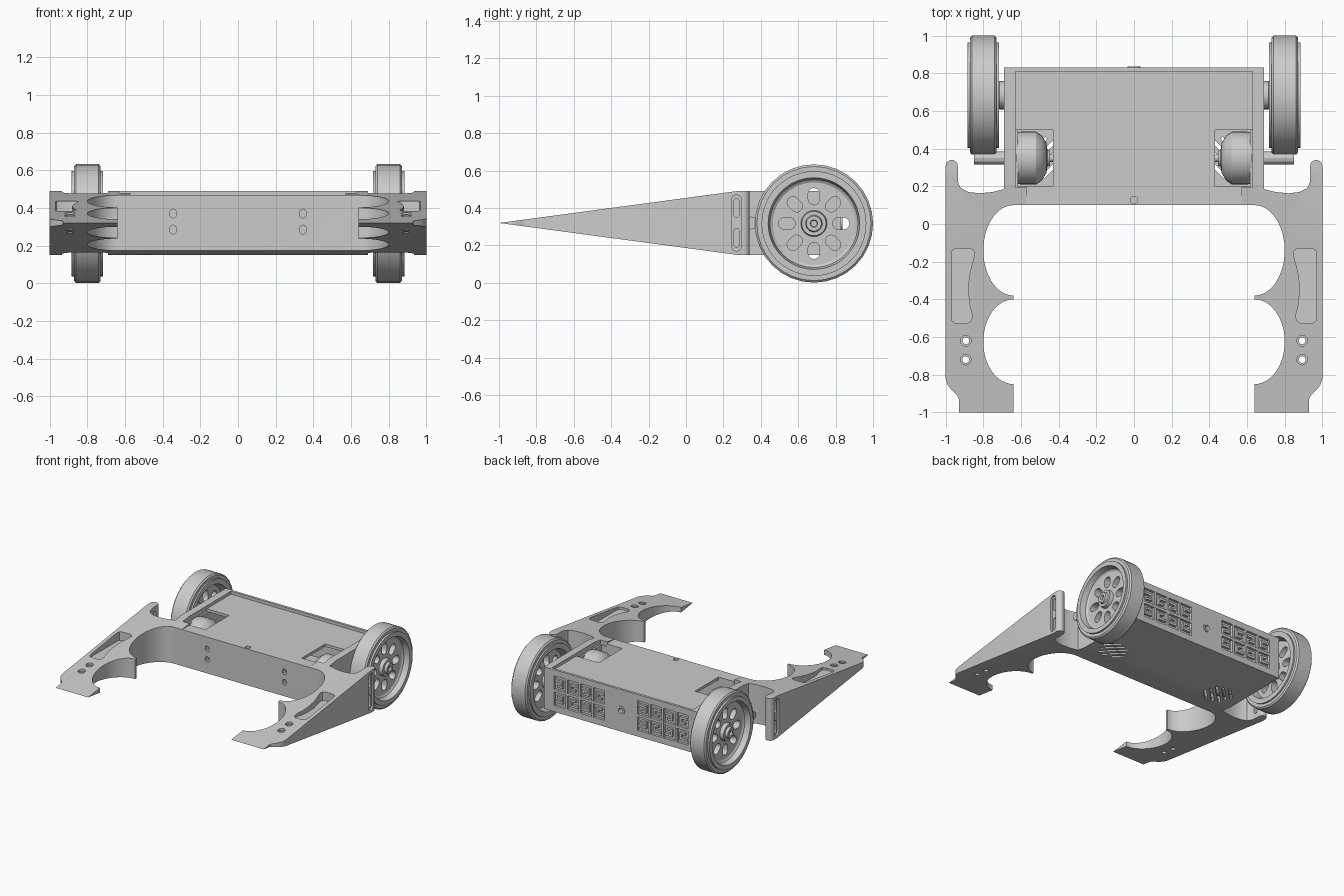
import bpy, bmesh, math
from math import sin, cos, pi, radians

if "Cube" in bpy.data.objects:
    bpy.data.objects.remove(bpy.data.objects["Cube"])


def finish(name, bm):
    bmesh.ops.recalc_face_normals(bm, faces=bm.faces)
    me = bpy.data.meshes.new(name)
    bm.to_mesh(me)
    bm.free()
    ob = bpy.data.objects.new(name, me)
    bpy.context.collection.objects.link(ob)
    return ob


def prism(name, pts, axis, a, b):
    """Extrude a 2D outline along an axis from a to b."""
    place = {'x': lambda u, v, t: (t, u, v),
             'y': lambda u, v, t: (u, t, v),
             'z': lambda u, v, t: (u, v, t)}[axis]
    bm = bmesh.new()
    lo = [bm.verts.new(place(u, v, a)) for u, v in pts]
    hi = [bm.verts.new(place(u, v, b)) for u, v in pts]
    bm.faces.new(lo)
    bm.faces.new(hi)
    for i in range(len(pts)):
        j = (i + 1) % len(pts)
        bm.faces.new((lo[i], lo[j], hi[j], hi[i]))
    return finish(name, bm)


def box(name, x0, x1, y0, y1, z0, z1):
    return prism(name, [(x0, y0), (x1, y0), (x1, y1), (x0, y1)], 'z', z0, z1)


def lathe(name, prof, y, z, seg=32, closed=False):
    """Revolve (x, radius) points around an axis parallel to x."""
    bm = bmesh.new()
    rings = [[bm.verts.new((x, y + r * cos(2 * pi * k / seg), z + r * sin(2 * pi * k / seg)))
              for k in range(seg)] for x, r in prof]
    for i in range(len(rings) if closed else len(rings) - 1):
        p, q = rings[i], rings[(i + 1) % len(rings)]
        for k in range(seg):
            n = (k + 1) % seg
            bm.faces.new((p[k], p[n], q[n], q[k]))
    if not closed:
        bm.faces.new(rings[0])
        bm.faces.new(rings[-1])
    return finish(name, bm)


def capsule(cu, cv, length, width, ang=0.0, n=8):
    """Rounded slot outline, long direction at angle ang."""
    r, h, out = width / 2, (length - width) / 2, []
    for side in (1, -1):
        for k in range(n + 1):
            t = -pi / 2 + pi * k / n + (0 if side == 1 else pi)
            u, v = side * h + r * cos(t), r * sin(t)
            out.append((cu + u * cos(ang) - v * sin(ang), cv + u * sin(ang) + v * cos(ang)))
    return out


def circle(cu, cv, r, n=20):
    return [(cu + r * cos(2 * pi * k / n), cv + r * sin(2 * pi * k / n)) for k in range(n)]


def boolean(ob, cutters, op='DIFFERENCE'):
    bpy.context.view_layer.objects.active = ob
    for c in cutters:
        c.hide_render = True
        m = ob.modifiers.new('cut', 'BOOLEAN')
        m.operation, m.object, m.solver = op, c, 'EXACT'
        bpy.ops.object.modifier_apply(modifier=m.name)
        bpy.data.objects.remove(c)


def flip(pts, s):
    return [(s * u, v) for u, v in pts]


ZC, WY = 0.317, 0.684

# Plan outline of the chassis and forked arms (right half, mirrored)
half = [(0.69, 0.83), (0.69, 0.185), (0.75, 0.17), (0.82, 0.163), (0.88, 0.17), (0.92, 0.19), (0.935, 0.225)]
half += [(0.9675 - 0.0325 * cos(pi * k / 8), 0.308 + 0.0325 * sin(pi * k / 8)) for k in range(9)]
half += [(1.0, -0.82), (0.992, -0.85), (0.97, -0.88), (0.938, -0.91), (0.93, -0.93), (0.93, -1.0), (0.64, -1.0)]
for cy, ry in ((-0.625, 0.225), (-0.14, 0.24)):
    half += [(0.64 + 0.16 * sin(pi * k / 24), cy - ry * cos(pi * k / 24)) for k in range(25)]
body = prism('chassis_and_arms', half + flip(half, -1)[::-1], 'z', 0, 0.7)

# Side profile of the wedge
wedge = prism('wedge_helper', [(-1.0, 0.32), (0.27, 0.15), (0.9, 0.15), (0.9, 0.49), (0.27, 0.49)], 'x', -1.2, 1.2)
boolean(body, [wedge], 'INTERSECT')

# Lid recess and inner cavity
cuts = [box('cut', -0.63, 0.63, 0.195, 0.81, 0.445, 0.6),
        box('cut', -0.57, 0.57, 0.05, 0.25, 0.445, 0.6),
        box('cut', -0.615, 0.615, 0.2, 0.78, 0.18, 0.6),
        prism('cut', circle(0, 0.32, 0.022), 'y', 0.75, 0.9)]

bean = [(0.97, -0.16), (0.963, -0.138), (0.945, -0.13), (0.87, -0.13), (0.852, -0.14), (0.846, -0.16),
        (0.862, -0.22), (0.876, -0.28), (0.88, -0.35), (0.875, -0.42), (0.86, -0.48), (0.862, -0.51),
        (0.885, -0.528), (0.945, -0.528), (0.965, -0.515), (0.97, -0.49)]
for s in (1, -1):
    # Arm pocket, screw holes and side slots
    cuts.append(prism('cut', flip(bean, s), 'z', 0.365, 0.6))
    for y in (-0.62, -0.72):
        top = 0.32 + 0.134 * (y + 1)
        cuts.append(prism('cut', circle(s * 0.893, y, 0.018), 'z', 0, 0.7))
        cuts.append(prism('cut', circle(s * 0.893, y, 0.028), 'z', top - 0.014, 0.7))
    cuts.append(prism('cut', capsule(0.27, 0.32, 0.30, 0.055, pi / 2), 'x', s * 0.985, s * 1.1))
    for z in (0.40, 0.24):
        cuts.append(prism('cut', capsule(0.27, z, 0.10, 0.03, pi / 2), 'x', s * 0.9, s * 1.1))
    # Front wall sockets
    for z in (0.285, 0.37):
        cuts.append(prism('cut', capsule(s * 0.345, z, 0.048, 0.036, pi / 2, 4), 'y', 0.0, 0.14))
    # Rear panel recesses
    for x in (0.255, 0.49):
        cuts.append(box('cut', s * x - 0.108, s * x + 0.108, 0.81, 0.9, 0.2, 0.44))
    # Slanted floor vents
    for k in range(-2, 3):
        d = k * 0.045
        cuts.append(prism('cut', capsule(s * (0.5 + d * 0.71), 0.36 + d * 0.71, 0.23 - 0.04 * abs(k), 0.02,
                                         s * radians(-45), 3), 'z', 0.1, 0.185))
boolean(body, cuts)

# Lid with motor windows
lid_half = [(0.57, 0.1), (0.57, 0.2), (0.43, 0.2), (0.43, 0.5), (0.63, 0.5), (0.63, 0.81)]
lid = prism('lid', lid_half + flip(lid_half, -1)[::-1], 'z', 0.444, 0.466)
boolean(lid, [prism('cut', circle(0, 0.127, 0.02), 'z', 0.4, 0.5)])

# Rear centre bushing
bush = prism('rear_bushing', circle(0, 0.32, 0.034), 'y', 0.81, 0.836)
boolean(bush, [prism('cut', circle(0, 0.32, 0.02), 'y', 0.7, 0.9)])

# Rear grille key pattern, bars in unit-cell coordinates
bars = [(-1, 1, -0.09, 0.09), (-0.09, 0.09, 0.1, 1), (-0.09, 0.09, -1, -0.1),
        (0.3, 0.95, 0.62, 0.78), (0.3, 0.45, 0.28, 0.62), (0.45, 0.75, 0.28, 0.42)]
for s in (1, -1):
    for x in (0.255, 0.49):
        for i, (u0, u1, v0, v1) in enumerate(bars):
            for mu, mv in ((1, 1),) if i < 3 else ((1, 1), (-1, 1), (1, -1), (-1, -1)):
                us = sorted((mu * u0, mu * u1))
                vs = sorted((mv * v0, mv * v1))
                box('grille_bar', s * x + us[0] * 0.108, s * x + us[1] * 0.108, 0.805, 0.829,
                    0.32 + vs[0] * 0.12, 0.32 + vs[1] * 0.12)

for s in (1, -1):
    # Wheel with eight spoke holes
    rim = [(0.70, 0.03), (0.70, 0.07), (0.76, 0.07), (0.775, 0.225), (0.718, 0.24), (0.718, 0.28), (0.885, 0.28),
           (0.885, 0.245), (0.84, 0.235), (0.83, 0.22), (0.83, 0.07), (0.86, 0.065), (0.86, 0.045),
           (0.88, 0.04), (0.88, 0.02), (0.865, 0.016)]
    wheel = lathe('wheel_rim', flip(rim, s), WY, ZC, 48)
    boolean(wheel, [prism('cut', capsule(WY + 0.145 * cos(a), ZC + 0.145 * sin(a), 0.09, 0.062, a), 'x',
                          s * 0.74, s * 0.856) for a in (k * pi / 4 for k in range(8))])
    tire = [(0.73, 0.26), (0.73, 0.305), (0.74, 0.316), (0.86, 0.316), (0.87, 0.305), (0.87, 0.26)]
    lathe('tire', flip(tire, s), WY, ZC, 32, True)
    lathe('axle_hub', flip([(0.68, 0.075), (0.715, 0.075), (0.73, 0.055), (0.78, 0.055)], s), WY, ZC)
    # Drive motor and ribbed friction roller
    motor = [(0.625, 0.10), (0.625, 0.135), (0.60, 0.14), (0.52, 0.14), (0.49, 0.12), (0.465, 0.08),
             (0.46, 0.045), (0.445, 0.04), (0.445, 0.02), (0.43, 0.02)]
    lathe('motor', flip(motor, s), 0.35, 0.32)
    lathe('drive_roller', flip([(0.60, 0.034), (0.85, 0.034)], s), 0.35, 0.32, 12)

# Smooth the curved surfaces, keep edges crisp
bpy.ops.object.select_all(action='DESELECT')
for ob in bpy.data.objects:
    ob.select_set(True)
bpy.context.view_layer.objects.active = body
bpy.ops.object.shade_smooth_by_angle(angle=radians(25))
